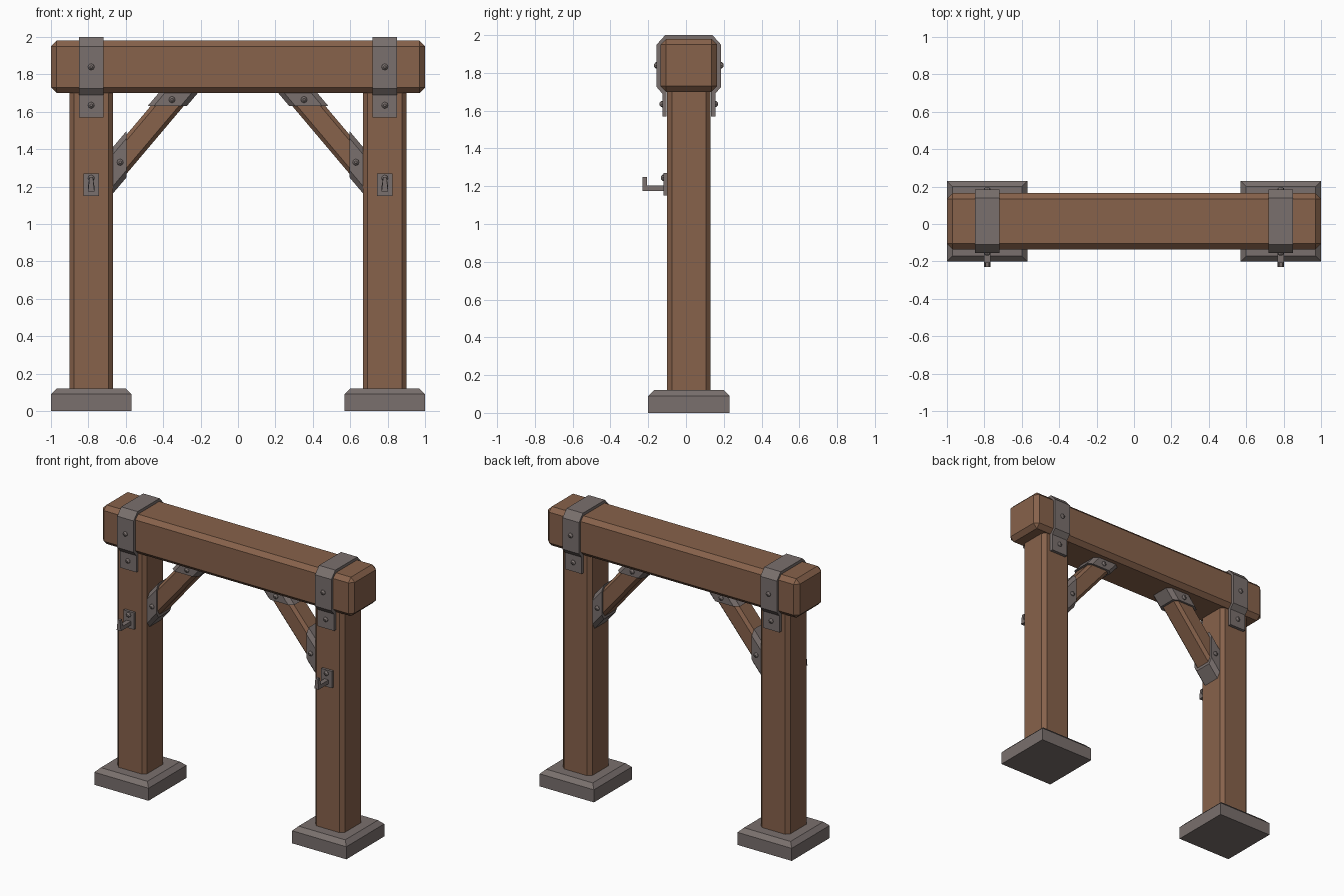
import bpy, bmesh, math
from mathutils import Vector, Matrix

if "Cube" in bpy.data.objects:
    bpy.data.objects.remove(bpy.data.objects["Cube"])

CY = 0.015          # depth centre of the timber frame
PX = 0.785          # post centre distance from the middle


def material(name, rgb):
    m = bpy.data.materials.new(name)
    m.diffuse_color = (*rgb, 1)
    m.use_nodes = True
    m.node_tree.nodes["Principled BSDF"].inputs["Base Color"].default_value = m.diffuse_color
    return m


WOOD = material("brown_wood", (0.242, 0.122, 0.070))
METAL = material("warm_grey", (0.193, 0.162, 0.154))


def finish(bm, name, mat):
    bmesh.ops.recalc_face_normals(bm, faces=bm.faces)
    me = bpy.data.meshes.new(name)
    bm.to_mesh(me)
    bm.free()
    me.materials.append(mat)
    ob = bpy.data.objects.new(name, me)
    bpy.context.collection.objects.link(ob)
    return ob


def box(name, lo, hi, mat, bevel=0, pick=lambda e: True):
    """Box between two corners; the picked edges get a flat chamfer."""
    lo, hi = Vector(lo), Vector(hi)
    bm = bmesh.new()
    bmesh.ops.create_cube(bm, size=1)
    for v in bm.verts:
        v.co = (lo + hi) / 2 + v.co * (hi - lo)
    if bevel:
        bmesh.ops.bevel(bm, geom=[e for e in bm.edges if pick(e)],
                        offset=bevel, segments=1, affect='EDGES')
    return finish(bm, name, mat)


def prism(name, pts, x0, x1, mat):
    """Extrude a (y, z) outline along x."""
    bm = bmesh.new()
    face = bm.faces.new([bm.verts.new((x0, y, z)) for y, z in pts])
    geo = bmesh.ops.extrude_face_region(bm, geom=[face])["geom"]
    for v in geo:
        if isinstance(v, bmesh.types.BMVert):
            v.co.x = x1
    return finish(bm, name, mat)


def bolt(name, x, y, z, side):
    """Low domed bolt head facing -y (side -1) or +y (side 1)."""
    bm = bmesh.new()
    for r1, r2, d, off in ((0.018, 0.016, 0.008, 0.002), (0.016, 0.007, 0.008, 0.010)):
        bmesh.ops.create_cone(bm, cap_ends=True, segments=8, radius1=r1, radius2=r2,
                              depth=d, matrix=Matrix.Translation((0, 0, off)))
    bm.transform(Matrix.Translation((x, y, z)) @ Matrix.Rotation(-side * math.pi / 2, 4, 'X'))
    return finish(bm, name, METAL)


SLOPE = math.radians(49.8)
BRACE_START = Vector((-0.668, CY, 1.288))


def brace_bar(name, s, width, depth, chamfer, cuts, mat):
    """Chamfered diagonal bar, trimmed by planes, mirrored to side s."""
    bm = bmesh.new()
    bmesh.ops.create_cube(bm, size=1)
    for v in bm.verts:
        v.co = Vector((v.co.x * 1.6, v.co.y * depth, v.co.z * width))
    long_edges = [e for e in bm.edges if abs(e.verts[0].co.x - e.verts[1].co.x) > 1]
    bmesh.ops.bevel(bm, geom=long_edges, offset=chamfer, segments=1, affect='EDGES')
    bm.transform(Matrix.Translation(BRACE_START) @ Matrix.Rotation(-SLOPE, 4, 'Y'))
    for co, no in cuts:
        bmesh.ops.bisect_plane(bm, geom=bm.verts[:] + bm.edges[:] + bm.faces[:],
                               plane_co=co, plane_no=no, clear_outer=True)
        bmesh.ops.holes_fill(bm, edges=[e for e in bm.edges if e.is_boundary])
    for v in bm.verts:
        v.co.x *= -s
    return finish(bm, name, mat)


# Cross beam
box("cross_beam", (-1, CY - 0.15, 1.70), (1, CY + 0.15, 1.98), WOOD, 0.03)

# Strap outline: outer half and inner half, mirrored front to back
outer = [(0.14, 1.57), (0.14, 1.69), (0.17, 1.725), (0.17, 1.95), (0.125, 2.0)]
inner = [(0.118, 1.57), (0.118, 1.70), (0.15, 1.73), (0.15, 1.945), (0.117, 1.98)]
strap = ([(CY + y, z) for y, z in outer] + [(CY - y, z) for y, z in outer[::-1]]
         + [(CY - y, z) for y, z in inner] + [(CY + y, z) for y, z in inner[::-1]])

POST_CUT = ((-0.67, 0, 0), (-1, 0, 0))
BEAM_CUT = ((0, 0, 1.70), (0, 0, 1))

for s, tag in ((-1, "left"), (1, "right")):
    x = s * PX
    # Footing with a sloped top rim
    box(f"{tag}_footing", (x - 0.215, CY - 0.215, 0), (x + 0.215, CY + 0.215, 0.12), METAL, 0.03,
        lambda e: all(v.co.z > 0.1 for v in e.verts))
    # Post with chamfered corners
    box(f"{tag}_post", (x - 0.117, CY - 0.115, 0.12), (x + 0.117, CY + 0.115, 1.70), WOOD, 0.025,
        lambda e: abs(e.verts[0].co.z - e.verts[1].co.z) > 1)
    # Metal strap over the beam
    prism(f"{tag}_strap", strap, x - 0.065, x + 0.065, METAL)
    # Diagonal brace and its two end brackets
    brace_bar(f"{tag}_brace", s, 0.135, 0.15, 0.02, [POST_CUT, BEAM_CUT], WOOD)
    brace_bar(f"{tag}_lower_bracket", s, 0.16, 0.18, 0.025,
              [POST_CUT, ((-0.595, 0, 0), (1, 0, 0))], METAL)
    brace_bar(f"{tag}_upper_bracket", s, 0.16, 0.18, 0.025,
              [BEAM_CUT, ((0, 0, 1.63), (0, 0, -1))], METAL)
    # Bolts on both faces
    for d, face in ((-1, "front"), (1, "back")):
        bolt(f"{tag}_{face}_beam_bolt", x, CY + d * 0.17, 1.84, d)
        bolt(f"{tag}_{face}_post_bolt", x, CY + d * 0.14, 1.635, d)
        bolt(f"{tag}_{face}_lower_bracket_bolt", s * 0.63, CY + d * 0.09, 1.33, d)
        bolt(f"{tag}_{face}_upper_bracket_bolt", s * 0.353, CY + d * 0.09, 1.665, d)
    # Hook on the front of the post
    box(f"{tag}_hook_plate", (x - 0.042, -0.118, 1.15), (x + 0.042, -0.098, 1.27), METAL)
    bolt(f"{tag}_hook_bolt", x, -0.118, 1.245, -1)
    hook = [(-0.11, 1.175), (-0.23, 1.175), (-0.23, 1.25), (-0.207, 1.25),
            (-0.207, 1.203), (-0.11, 1.203)]
    ob = prism(f"{tag}_hook", hook, x - 0.017, x + 0.017, METAL)
    for v in ob.data.vertices:
        if v.co.z > 1.24:          # narrower tip
            v.co.x = x + (v.co.x - x) * 0.55
